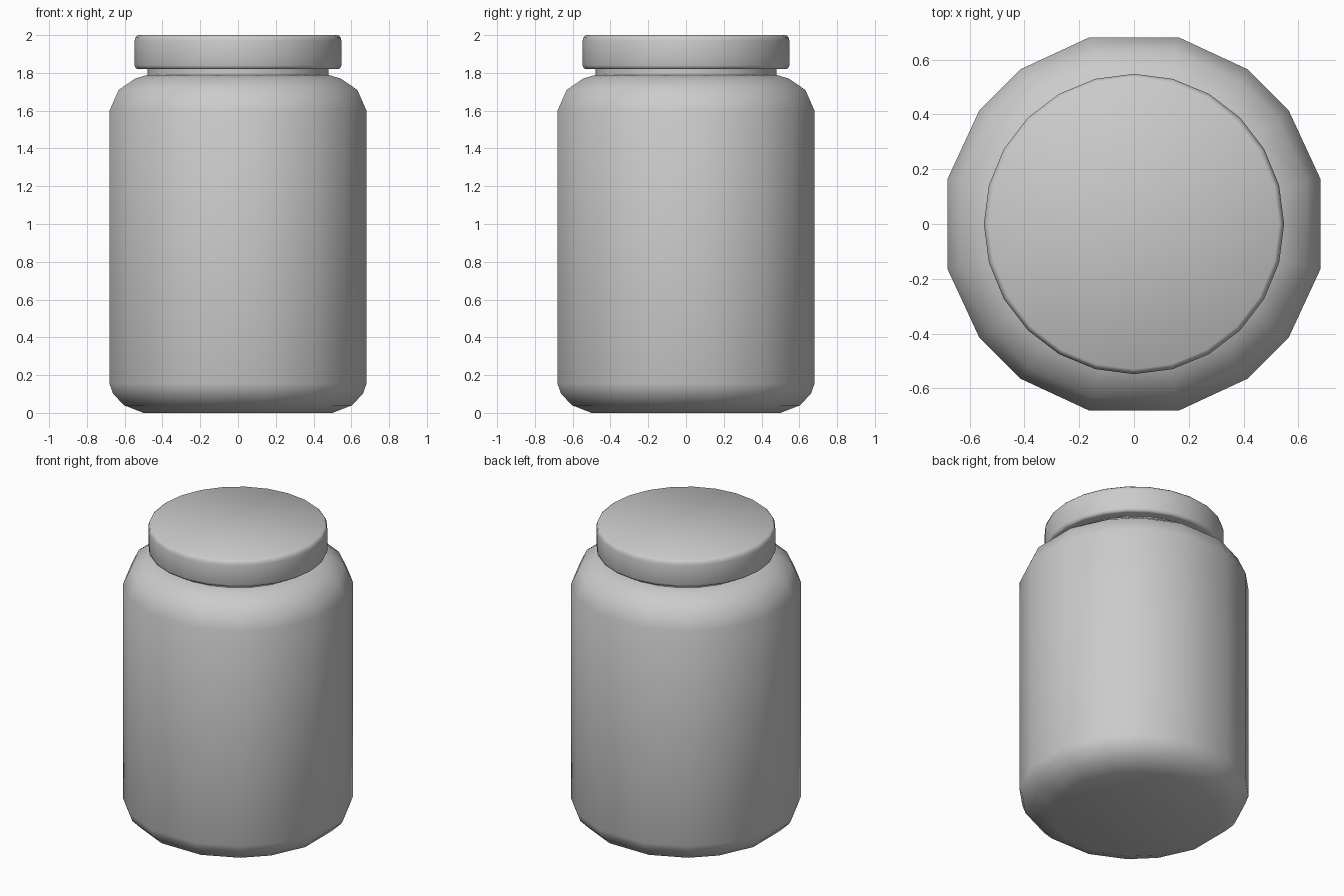
import bpy, bmesh
from math import cos, sin, radians, pi

if "Cube" in bpy.data.objects:
    bpy.data.objects.remove(bpy.data.objects["Cube"])


def lathe(name, angles, profile, smooth_angle):
    """Closed solid from (radius, z) rings listed bottom to top."""
    bm = bmesh.new()
    rings = [[bm.verts.new((r * cos(a), r * sin(a), z)) for a in angles]
             for r, z in profile]
    n = len(angles)
    for lo, hi in zip(rings, rings[1:]):
        for i in range(n):
            j = (i + 1) % n
            bm.faces.new((lo[i], lo[j], hi[j], hi[i]))
    bm.faces.new(rings[0][::-1])
    bm.faces.new(rings[-1])
    mesh = bpy.data.meshes.new(name)
    bm.to_mesh(mesh)
    bm.free()
    ob = bpy.data.objects.new(name, mesh)
    bpy.context.collection.objects.link(ob)
    bpy.ops.object.select_all(action='DESELECT')
    ob.select_set(True)
    bpy.context.view_layer.objects.active = ob
    bpy.ops.object.shade_smooth_by_angle(angle=radians(smooth_angle))
    return ob


# Sixteen-sided jar outline, slightly uneven in each quarter
jar_angles = [radians(90 * q + a) for q in range(4)
              for a in (13.6, 36.2, 53.8, 76.4)]
round_angles = [2 * pi * i / 24 for i in range(24)]

# Jar body with rounded foot and shoulder
lathe("jar_body", jar_angles,
      [(0.515, 0.0), (0.62, 0.04), (0.68, 0.10), (0.70, 0.155),
       (0.70, 1.60), (0.65, 1.71), (0.56, 1.77), (0.49, 1.79)], 38)

# Neck running up into the lid
lathe("jar_neck", round_angles, [(0.48, 1.78), (0.48, 1.84)], 30)

# Lid with softened rims
lathe("lid", round_angles,
      [(0.53, 1.82), (0.542, 1.825), (0.548, 1.84),
       (0.548, 1.97), (0.542, 1.99), (0.53, 2.0)], 50)
